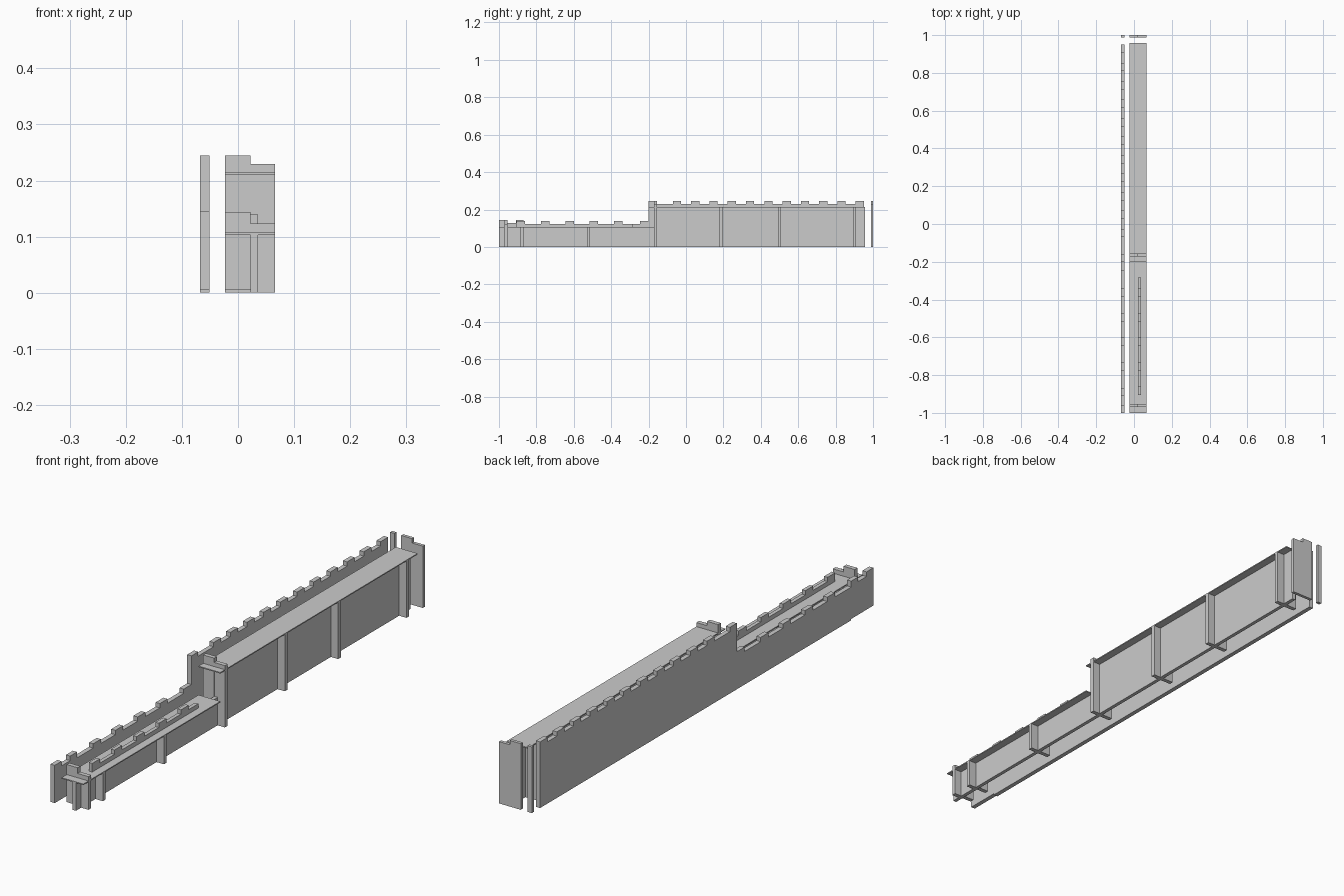
import bpy, bmesh

if "Cube" in bpy.data.objects:
    bpy.data.objects.remove(bpy.data.objects["Cube"])


def box(name, x0, x1, y0, y1, z0, z1):
    bm = bmesh.new()
    bmesh.ops.create_cube(bm, size=1)
    for v in bm.verts:
        v.co = (x1 if v.co.x > 0 else x0, y1 if v.co.y > 0 else y0, z1 if v.co.z > 0 else z0)
    return finish(name, bm)


def finish(name, bm):
    bmesh.ops.recalc_face_normals(bm, faces=bm.faces)
    me = bpy.data.meshes.new(name)
    bm.to_mesh(me)
    bm.free()
    ob = bpy.data.objects.new(name, me)
    bpy.context.collection.objects.link(ob)
    return ob


def prism(name, pts, axis, a, b):
    """Extrude an outline: axis 'x' takes (y, z) points, axis 'y' takes (x, z)."""
    bm = bmesh.new()
    put = (lambda p, t: (t, p[0], p[1])) if axis == 'x' else (lambda p, t: (p[0], t, p[1]))
    face = bm.faces.new([bm.verts.new(put(p, a)) for p in pts])
    out = bmesh.ops.extrude_face_region(bm, geom=[face])
    d = put((0, 0), b - a)
    bmesh.ops.translate(bm, vec=d, verts=[g for g in out['geom'] if isinstance(g, bmesh.types.BMVert)])
    return finish(name, bm)


def merlons(start, pitch, count, width, low, high):
    """Crenellated top line running along y."""
    pts = []
    for i in range(count):
        y = start + i * pitch
        pts += [(y, low), (y, high), (y + width, high), (y + width, low)]
    return pts


XL, XM0, XM1, XR = -0.023, 0.022, 0.036, 0.066
LOW, HIGH, T = 0.103, 0.210, 0.004

# Outer battlement wall, stepping up at y = -0.2
top = [(-1, 0.005), (-1, 0.145), (-0.96, 0.145), (-0.96, 0.128),
       (-0.91, 0.128), (-0.91, 0.145), (-0.87, 0.145), (-0.87, 0.123)]
top += merlons(-0.775, 0.13, 4, 0.045, 0.123, 0.139)
top += [(-0.245, 0.123), (-0.245, 0.139), (-0.2, 0.139), (-0.2, 0.245), (-0.16, 0.245), (-0.16, 0.229)]
top += merlons(-0.07, 0.0977, 11, 0.044, 0.229, 0.245)[:-1]
top += [(0.951, 0), (-0.87, 0), (-0.87, 0.005)]
prism("outer_wall", top, 'x', -0.068, -0.051)
box("outer_wall_end_post", -0.068, -0.051, 0.988, 1, 0, 0.245)

# Walkway decks
box("lower_deck", XL, XR, -1, -0.198, LOW, LOW + T)
box("upper_deck", XL, XR, -0.198, 0.957, HIGH, HIGH + T)

# Spine walls under the decks
box("lower_spine", XM0, XM1, -1, -0.17, 0, LOW)
box("upper_spine", XM0, XM1, -0.17, 0.957, 0, HIGH)

# Buttress ribs on both sides of the spine
for i, y in enumerate((-0.962, -0.878, -0.52, -0.163, 0.188, 0.5, 0.9)):
    z = LOW if i < 3 else HIGH
    base = 0.005 if i < 2 else 0
    box(f"inner_rib_{i}", XL, XM0, y - 0.008, y + 0.008, base, z)
    box(f"outer_rib_{i}", XM1, XR, y - 0.008, y + 0.008, 0, z)

# Crenellated parapet on the lower deck
pts = [(-0.284, LOW + T), (-0.905, LOW + T)]
pts += merlons(-0.905, 0.13, 5, 0.045, 0.123, 0.139)[1:] + [(-0.284, 0.123)]
prism("lower_parapet", pts, 'x', XM0, XM1)


# Stepped cross walls at both deck fronts and the far end
def stepped(name, z0, low, high, y0, y1):
    prism(name, [(XL, z0), (XR, z0), (XR, low), (XM0, low), (XM0, high), (XL, high)], 'y', y0, y1)


stepped("lower_cross_parapet", LOW + T, 0.123, 0.144, -0.97, -0.954)
stepped("upper_cross_parapet", HIGH + T, 0.229, 0.245, -0.171, -0.155)
stepped("far_end_wall", 0, 0.229, 0.245, 0.988, 1)
